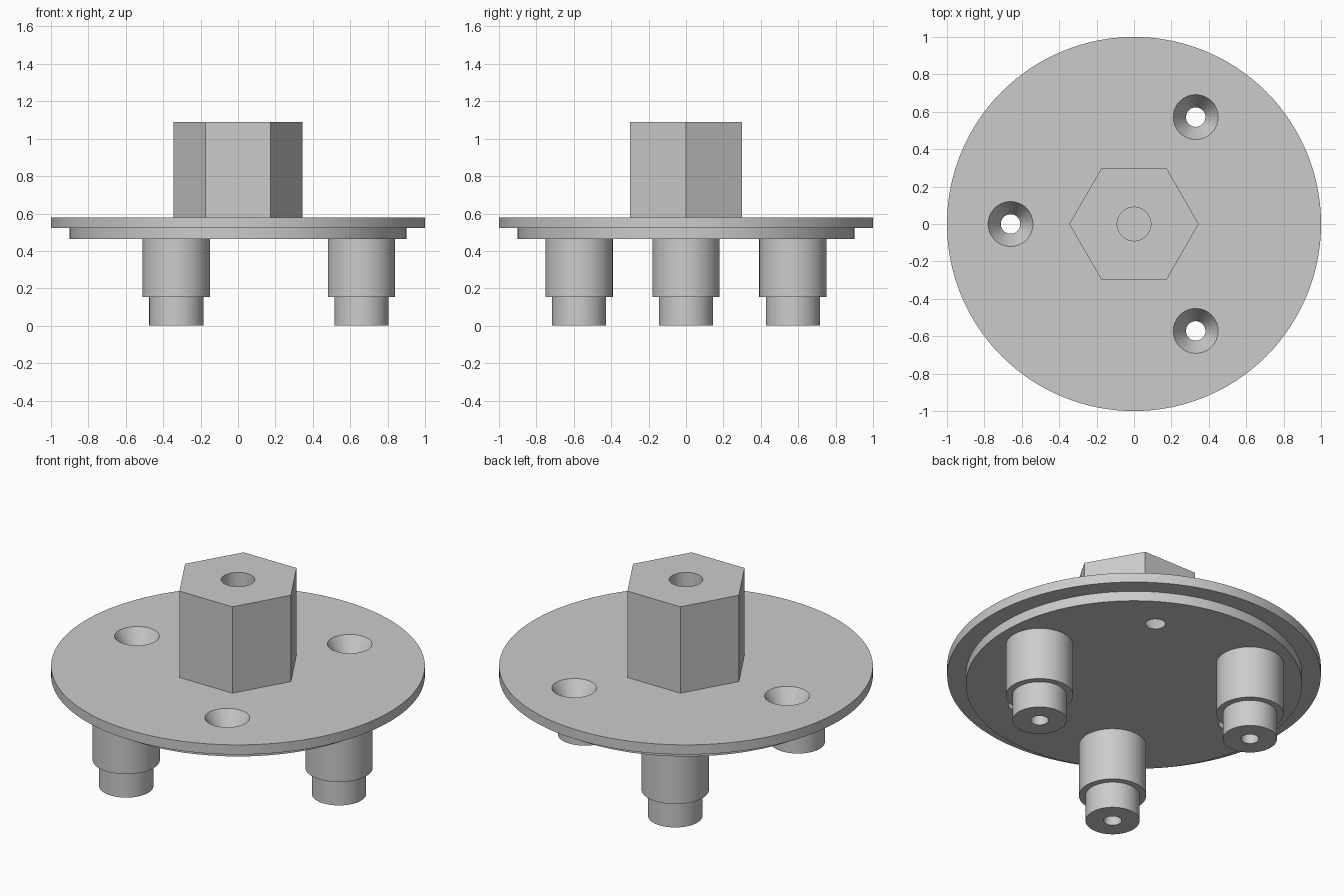
import bpy
import bmesh
from math import cos, sin, radians, tau
from mathutils import Matrix

if "Cube" in bpy.data.objects:
    bpy.data.objects.remove(bpy.data.objects["Cube"], do_unlink=True)

# Single grey finish
grey = bpy.data.materials.new("plain_grey")
grey.use_nodes = True
GREY = (0.6, 0.6, 0.6, 1)
grey.diffuse_color = GREY
grey.node_tree.nodes["Principled BSDF"].inputs["Base Color"].default_value = GREY


def lathe(name, profile, segments, location=(0, 0, 0)):
    """Revolve (radius, height) points, running from axis to axis, about z."""
    bm = bmesh.new()
    verts = [bm.verts.new((r, 0, z)) for r, z in profile]
    edges = [bm.edges.new(pair) for pair in zip(verts, verts[1:])]
    bmesh.ops.spin(bm, geom=verts + edges, cent=(0, 0, 0), axis=(0, 0, 1),
                   angle=tau, steps=segments, use_merge=True)
    bmesh.ops.remove_doubles(bm, verts=bm.verts, dist=0.0001)
    bmesh.ops.recalc_face_normals(bm, faces=bm.faces)
    mesh = bpy.data.meshes.new(name)
    bm.to_mesh(mesh)
    bm.free()
    mesh.materials.append(grey)
    obj = bpy.data.objects.new(name, mesh)
    obj.location = location
    bpy.context.collection.objects.link(obj)
    return obj


def activate(obj):
    bpy.ops.object.select_all(action='DESELECT')
    obj.select_set(True)
    bpy.context.view_layer.objects.active = obj


def cut(obj, cutter):
    """Subtract the cutter from the object, then discard the cutter."""
    cutter.hide_render = True
    mod = obj.modifiers.new("hole", 'BOOLEAN')
    mod.operation = 'DIFFERENCE'
    mod.solver = 'EXACT'
    mod.object = cutter
    activate(obj)
    bpy.ops.object.modifier_apply(modifier=mod.name)
    bpy.data.objects.remove(cutter, do_unlink=True)


def smooth(obj):
    activate(obj)
    bpy.ops.object.shade_smooth_by_angle(angle=radians(30))


def around(angle, radius=0.66):
    return (radius * cos(radians(angle)), radius * sin(radians(angle)), 0)


TOP, STEP, UNDER = 0.58, 0.523, 0.465

# Stepped round plate
plate = lathe("flange_plate", [(0, UNDER), (0.9, UNDER), (0.9, STEP),
                               (1, STEP), (1, TOP), (0, TOP)], 128)

# Tapered screw holes through the plate, cutter extended past both faces
slope = (0.12 - 0.052) / (TOP - UNDER)
over = 0.02
for angle in (60, 180, 300):
    cone = lathe("screw_hole_cutter",
                 [(0, UNDER - over), (0.052 - slope * over, UNDER - over),
                  (0.12 + slope * over, TOP + over), (0, TOP + over)],
                 48, around(angle))
    cut(plate, cone)
smooth(plate)

# Hexagonal hub with a blind centre bore
hub = lathe("hex_hub", [(0, TOP), (0.346, TOP), (0.346, 1.09), (0, 1.09)], 6)
cut(hub, lathe("bore_cutter", [(0, 0.69), (0.09, 0.69), (0.09, 1.2), (0, 1.2)], 48))
smooth(hub)

# Stepped legs with a blind hole in each foot
leg_profile = [(0, 0.25), (0.048, 0.25), (0.048, 0), (0.145, 0),
               (0.145, 0.155), (0.18, 0.155), (0.18, UNDER), (0, UNDER)]
for name, angle in (("left_leg", 0), ("back_right_leg", 120), ("front_right_leg", 240)):
    smooth(lathe(name, leg_profile, 64, around(angle)))
